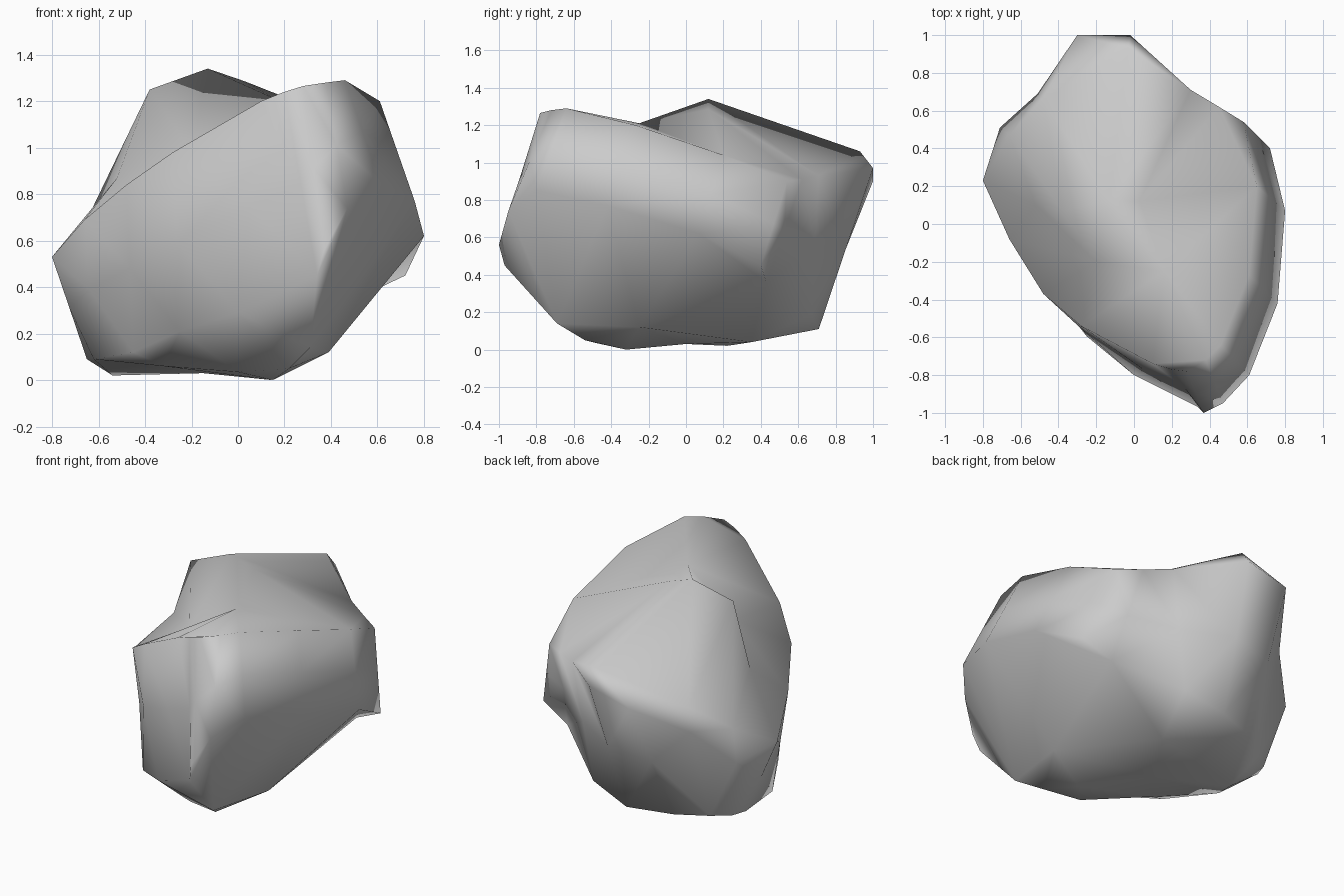
import bpy, bmesh
from mathutils import Vector
from mathutils.geometry import delaunay_2d_cdt

if "Cube" in bpy.data.objects:
    bpy.data.objects.remove(bpy.data.objects["Cube"])

# Matching loops around the boulder: upper rim and lower edge
rim = [(.46, -.64, 1.29), (.61, -.27, 1.20), (.65, .20, 1.04), (.58, .54, .90),
       (.45, .62, .91), (.30, .71, .93), (-.02, 1.0, .97), (-.30, 1.0, .90),
       (-.48, .66, .83), (-.66, .47, .67), (-.80, .23, .53), (-.66, -.08, .69),
       (-.48, -.37, .84), (-.28, -.54, .98), (.10, -.74, 1.20), (.20, -.77, 1.24),
       (.28, -.78, 1.265), (.38, -.72, 1.28)]
low = [(.61, -.80, .85), (.76, -.42, .77), (.80, .07, .62), (.72, .40, .45),
       (.53, .43, .36), (.18, .67, .19), (-.08, .71, .11), (-.35, .62, .10),
       (-.52, .50, .09), (-.62, .42, .09), (-.65, .33, .09), (-.62, .02, .09),
       (-.45, -.28, .12), (-.25, -.595, .21), (0, -.80, .29), (.34, -.97, .45),
       (.37, -1.0, .56), (.47, -.95, .74)]
# Places where the wall between the loops sticks out
wall_out = {8: (-.51, .69, .69), 9: (-.71, .51, .48)}

# Inner points of the dished top (raised block, valley) and of the underside
top_in = [(-.13, .12, 1.34), (.03, .12, 1.285), (-.38, .07, 1.25), (-.03, .93, 1.06),
          (-.52, .10, .87), (.16, -.25, 1.21), (-.20, -.20, .98)]
top_creases = [(0, 1), (0, 2), (0, 3), (2, 4), (0, 5), (4, 6), (5, 6)]
under_in = [(.31, -.69, .14), (.22, -.54, .05), (.15, -.32, 0), (.39, -.25, .12),
            (-.54, .22, .02), (.08, .35, .04), (-.15, 0, .03), (0, -.48, .035),
            (-.32, -.22, .06)]

bm = bmesh.new()


def add_loop(points):
    return [bm.verts.new(p) for p in points]


def cap(loop, inner, creases=()):
    """Triangulate a loop with inner points, seen from above."""
    verts = loop + add_loop(inner)
    n = len(loop)
    edges = [(a + n, b + n) for a, b in creases]
    flat = [Vector(v.co[:2]) for v in verts]
    _, _, faces, orig, _, _ = delaunay_2d_cdt(flat, edges, [list(range(n))], 1, 1e-5)
    for f in faces:
        ids = [orig[i][0] for i in f if orig[i]]
        if len(set(ids)) == 3:
            bm.faces.new([verts[i] for i in ids])


def band(a, b):
    """Join two equal loops."""
    n = len(a)
    for i in range(n):
        j = (i + 1) % n
        bm.faces.new((a[i], a[j], b[j], b[i]))


# Side wall
mid = [wall_out.get(i, (Vector(r) + Vector(l)) / 2)
       for i, (r, l) in enumerate(zip(rim, low))]
rim_v, mid_v, low_v = add_loop(rim), add_loop(mid), add_loop(low)
band(rim_v, mid_v)
band(mid_v, low_v)

# Top and underside
cap(rim_v, top_in, top_creases)
cap(low_v, under_in)

bmesh.ops.triangulate(bm, faces=[f for f in bm.faces if len(f.verts) > 3])
bmesh.ops.recalc_face_normals(bm, faces=bm.faces)
for f in bm.faces:
    f.smooth = True
mesh = bpy.data.meshes.new("boulder")
bm.to_mesh(mesh)
bm.free()
rock = bpy.data.objects.new("boulder", mesh)
bpy.context.collection.objects.link(rock)

# Large faces dominate the smooth shading, so ridges read clearly
rock.modifiers.new("shading", "WEIGHTED_NORMAL")
